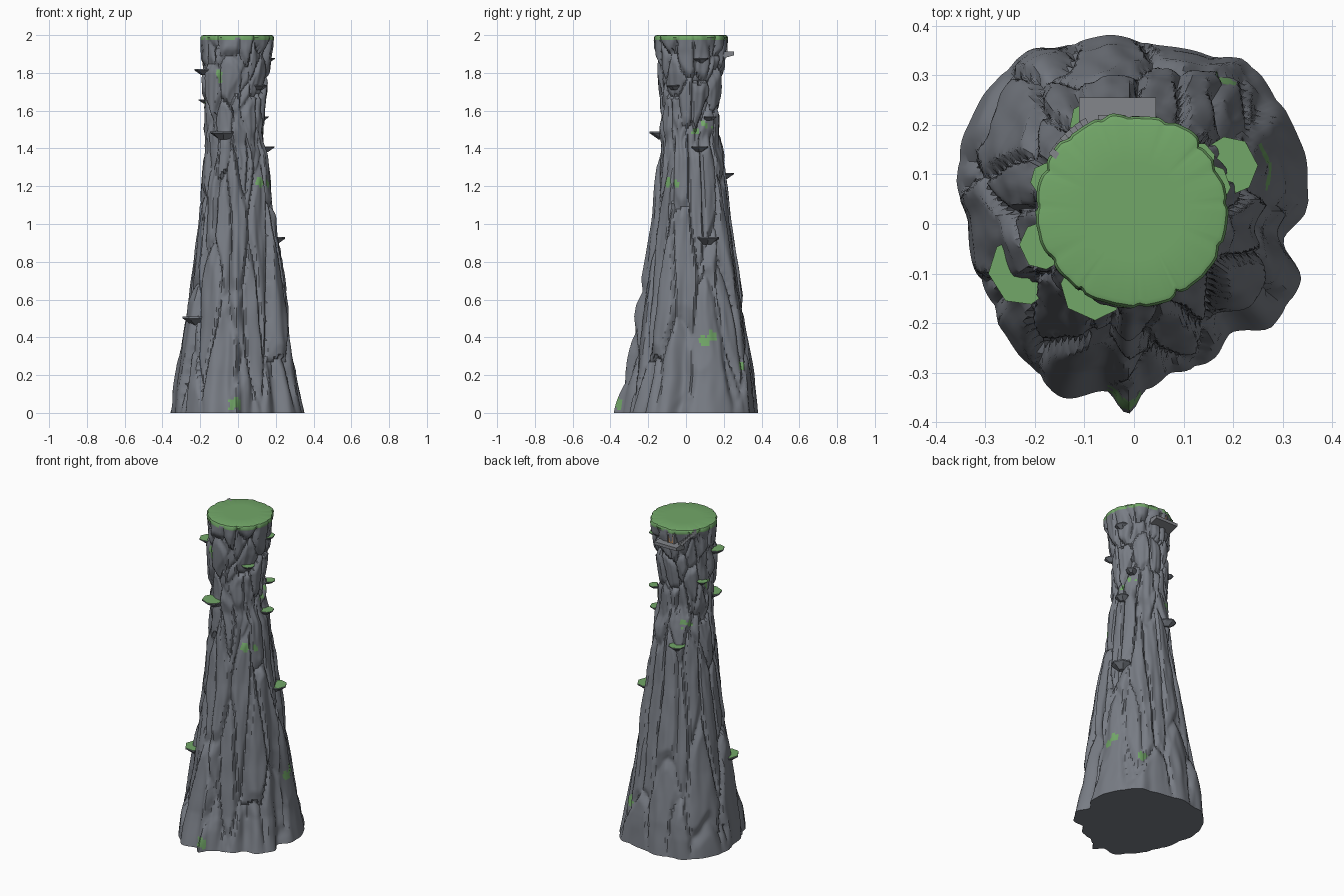
import bpy, bmesh, math
from mathutils import Vector, Matrix, noise

if "Cube" in bpy.data.objects:
    bpy.data.objects.remove(bpy.data.objects["Cube"])

def material(name, rgb):
    m = bpy.data.materials.new(name)
    m.diffuse_color = (*rgb, 1)
    m.use_nodes = True
    m.node_tree.nodes["Principled BSDF"].inputs["Base Color"].default_value = m.diffuse_color
    return m

ROCK = material("rock", (0.19, 0.205, 0.235))
GRASS = material("grass", (0.17, 0.39, 0.14))
WOOD = material("wood", (0.5, 0.26, 0.12))
STONE = material("stone", (0.23, 0.24, 0.26))

def finish(bm, name, mats, smooth=None):
    bmesh.ops.recalc_face_normals(bm, faces=bm.faces)
    me = bpy.data.meshes.new(name)
    bm.to_mesh(me)
    bm.free()
    for m in mats:
        me.materials.append(m)
    ob = bpy.data.objects.new(name, me)
    bpy.context.collection.objects.link(ob)
    if smooth:
        bpy.ops.object.select_all(action='DESELECT')
        ob.select_set(True)
        bpy.context.view_layer.objects.active = ob
        bpy.ops.object.shade_smooth_by_angle(angle=math.radians(smooth))
    return ob

# Pillar extents per height: z, left, right, front, back
LEVELS = [(0, .36, .355, .38, .38), (.2, .325, .31, .32, .36), (.5, .275, .268, .265, .31),
          (.75, .245, .235, .22, .275), (1, .21, .2, .178, .235), (1.37, .178, .165, .138, .195),
          (1.44, .177, .14, .132, .175), (1.6, .178, .125, .128, .182), (1.72, .18, .14, .138, .195),
          (1.8, .184, .163, .145, .2), (1.9, .185, .17, .15, .205), (2, .198, .19, .166, .225)]
# Lobed outline of the foot, seen from above
FOOT = [(-.36, .09), (-.33, 0), (-.32, -.08), (-.285, -.16), (-.27, -.2), (-.22, -.27), (-.15, -.345),
        (-.06, -.335), (-.01, -.38), (.03, -.33), (.08, -.3), (.15, -.28), (.17, -.265), (.2, -.215),
        (.29, -.195), (.34, -.11), (.305, -.03), (.355, .04), (.345, .15), (.3, .24), (.24, .32),
        (.16, .335), (.05, .36), (-.06, .38), (-.15, .352), (-.22, .34), (-.3, .26), (-.34, .18)]
POLAR = sorted((math.atan2(y, x), math.hypot(x, y)) for x, y in FOOT)
POLAR = [(POLAR[-1][0] - math.tau, POLAR[-1][1])] + POLAR + [(POLAR[0][0] + math.tau, POLAR[0][1])]

def foot_radius(a):
    for (a0, r0), (a1, r1) in zip(POLAR, POLAR[1:]):
        if a0 <= a <= a1:
            t = (a - a0) / (a1 - a0)
            return r0 + (r1 - r0) * t * t * (3 - 2 * t)

def extents(z):
    for lo, hi in zip(LEVELS, LEVELS[1:]):
        if z <= hi[0]:
            t = (z - lo[0]) / (hi[0] - lo[0])
            return [p + (q - p) * t for p, q in zip(lo[1:], hi[1:])]
    return LEVELS[-1][1:]

def surface(a, z):
    c, s = math.cos(a), math.sin(a)
    # shift the step where the lower buttresses end
    zs = z + .07 * noise.noise(Vector((c * 2.5, s * 2.5, 7))) * math.exp(-((z - 1.4) / .2) ** 2)
    l, r, f, b = extents(min(2, max(0, zs)))
    rx, ry = (l + r) / 2, (f + b) / 2
    base = 1 / math.hypot(c / .3575, s / .38)
    w = max(0, 1 - z / 1.6)
    k = 1 + (foot_radius(a) / base - 1) * w
    # tall rock slabs: plates with creased borders
    low = 1.0 if z < 1.42 else 1 - min(1, (z - 1.42) / .08)
    warp = .25 * noise.noise(Vector((c * 2, s * 2, z * 2)))
    d1, pts = noise.voronoi(Vector((c * 2.1 + warp, s * 2.1, z * 1.5 + warp)))
    d2, pts2 = noise.voronoi(Vector((c * 1.9 + 9, s * 1.9 + warp, z * 5 + warp)))
    plate = noise.noise(pts[0] * 5.3) * .028
    plate2 = noise.noise(pts2[0] * 5.3) * .035
    crack = -.02 * max(0, 1 - (d1[1] - d1[0]) / .16)
    crack2 = -.016 * max(0, 1 - (d2[1] - d2[0]) / .2)
    fine = .007 * noise.noise(Vector((c * 7, s * 7, z * 6)))
    fade = min(1, z / .15 + .2) * min(1, (2 - z) / .1 + .3)
    d = ((plate + crack) * low + (plate2 + crack2) * (1 - low) + fine + .004) * fade
    return Vector(((r - l) / 2 + c * (rx * k + d), (b - f) / 2 + s * (ry * k + d), z))

# Moss streaks: x, y direction, height, radius
MOSS = [(-.02, -.36, .06, .04), (.13, -.13, 1.22, .03), (-.08, -.14, 1.78, .032), (.14, .03, 1.5, .03),
        (.13, .08, 1.53, .03), (.27, .07, .38, .035), (.17, -.09, 1.22, .025), (-.12, .19, 1.4, .035),
        (.25, .1, .41, .03), (-.19, .03, 1.62, .025), (.2, .27, .25, .03)]
MOSS = [surface(math.atan2(y, x), z).to_tuple() + (r,) for x, y, z, r in MOSS]

# Rock pillar with grass crown
N, M = 180, 140
bm = bmesh.new()
rings = []
for j in range(M + 1):
    z = 1.988 * j / M
    rings.append([bm.verts.new(surface(-math.pi + math.tau * (i + .5) / N, z)) for i in range(N)])
mid = Vector((0, .03, 2))
for k, z in ((.975, 1.997), (.93, 2), (.5, 2)):
    rings.append([bm.verts.new(((mid.x + (v.co.x - mid.x) * k), mid.y + (v.co.y - mid.y) * k, z)) for v in rings[M]])
for j in range(len(rings) - 1):
    for i in range(N):
        n = (i + 1) % N
        f = bm.faces.new((rings[j][i], rings[j][n], rings[j + 1][n], rings[j + 1][i]))
        p = f.calc_center_median()
        rim = 1.975 + .012 * noise.noise(p * 22)
        mossy = any((p - Vector(m[:3])).length + .03 * noise.noise(p * 40) < m[3] * .8 for m in MOSS)
        f.material_index = 1 if p.z > rim or mossy else 0
bm.faces.new(rings[-1]).material_index = 1
bm.faces.new(rings[0][::-1])
finish(bm, "rock_pillar", [ROCK, GRASS], 40)

# Grassy ledges: outer tip x, y, top height, width
LEDGES = [(-.28, -.125, .51, .13), (.24, .14, .93, .11), (-.11, -.182, 1.49, .12), (-.224, -.06, 1.82, .09),
          (.187, .085, 1.41, .08), (.145, -.09, 1.735, .07), (.155, .15, 1.57, .06), (.19, .09, 1.88, .08),
          (-.1, .245, 1.27, .09), (-.205, .1, 1.66, .06)]
SHAPE = [(-.5, -1.2), (-.52, -.45), (-.22, 0), (.28, -.04), (.52, -.5), (.46, -1.2)]
for n, (x, y, z, w) in enumerate(LEDGES):
    out = Vector((x, y - .03, 0)).normalized()
    side = Vector((-out.y, out.x, 0))
    tip = Vector((x, y, z))
    bm = bmesh.new()
    # rows: inset, drop below the top
    rows = [[bm.verts.new(tip + side * (t * w * s) + out * (o * w * .7 - back * w) + Vector((0, 0, -h * w)))
             for t, o in SHAPE] for s, back, h in ((1, 0, 0), (1, 0, .07), (.85, .1, .14), (.4, .38, .36))]
    bm.faces.new(rows[0]).material_index = 1
    bm.faces.new(rows[-1])
    for j in range(3):
        for i in range(6):
            k = (i + 1) % 6
            bm.faces.new((rows[j][i], rows[j][k], rows[j + 1][k], rows[j + 1][i]))
    finish(bm, f"ledge_{n + 1}", [ROCK, GRASS])

def box(name, loc, size, mat, turn=0):
    bm = bmesh.new()
    bmesh.ops.create_cube(bm, size=1, matrix=Matrix.Translation(loc) @ Matrix.Rotation(turn, 4, 'Z')
                          @ Matrix.Diagonal((*size, 1)))
    return finish(bm, name, [mat])

# Entrance terrace on the back, with sloped underside
bm = bmesh.new()
for v in bmesh.ops.create_cube(bm, size=1)["verts"]:
    low = v.co.z < 0
    v.co = Vector((-.033 + v.co.x * .155, .255 if v.co.y > 0 else .15, 1.893 if low else 1.912))
    if low and v.co.y < .2:
        v.co.z = 1.865
finish(bm, "terrace", [STONE])

# Door and frame
box("door", (-.045, .19, 1.937), (.034, .05, .05), WOOD)
for sx in (-1, 1):
    box("door_post", (-.045 + sx * .021, .19, 1.939), (.008, .058, .054), STONE)
box("door_lintel", (-.045, .19, 1.968), (.056, .06, .009), STONE)

# Stairs curving from the terrace up to the crown
STEPS = 8
for i in range(STEPS):
    t = i / (STEPS - 1)
    a = math.radians(117 + 24 * t)
    r = .203 - .012 * t
    top = 1.921 + .079 * t
    box(f"step_{i + 1}", (r * math.cos(a), .02 + r * math.sin(a) * .93, top - .012), (.05, .014, .024), STONE, a)
